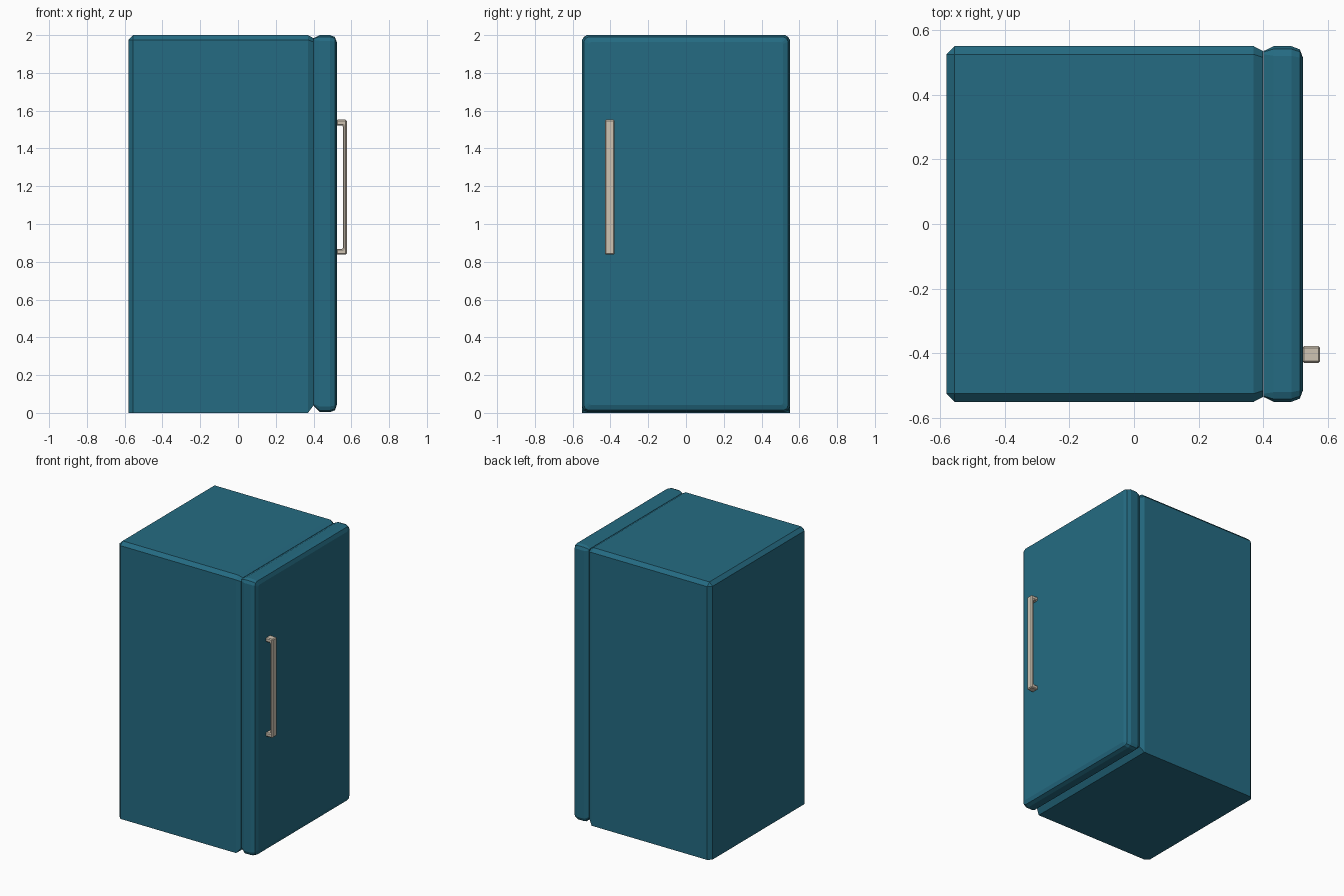
import bpy, bmesh, math

if "Cube" in bpy.data.objects:
    bpy.data.objects.remove(bpy.data.objects["Cube"])


def material(name, rgb):
    m = bpy.data.materials.new(name)
    m.diffuse_color = (*rgb, 1)
    m.use_nodes = True
    m.node_tree.nodes["Principled BSDF"].inputs["Base Color"].default_value = m.diffuse_color
    return m


TEAL = material("teal enamel", (0.018, 0.148, 0.225))
BEIGE = material("warm beige metal", (0.62, 0.55, 0.45))


def finish(name, bm, mat):
    bmesh.ops.remove_doubles(bm, verts=bm.verts, dist=0.0005)
    bmesh.ops.recalc_face_normals(bm, faces=bm.faces)
    me = bpy.data.meshes.new(name)
    bm.to_mesh(me)
    bm.free()
    me.materials.append(mat)
    ob = bpy.data.objects.new(name, me)
    bpy.context.collection.objects.link(ob)
    return ob


def corner(cy, cz, r, start, segs):
    """Points of a rounded corner, a quarter turn from the start angle."""
    return [(cy + r * math.cos(start + math.pi / 2 * i / segs),
             cz + r * math.sin(start + math.pi / 2 * i / segs)) for i in range(segs + 1)]


def loft(name, stations, segs, mat):
    """Skin rounded rectangles (x, half width, low z, high z, low radius, high radius)."""
    bm = bmesh.new()
    rings = []
    for x, w, lo, hi, rl, rh in stations:
        pts = []
        for k, (sy, z, r) in enumerate(((1, hi - rh, rh), (-1, hi - rh, rh),
                                        (-1, lo + rl, rl), (1, lo + rl, rl))):
            pts += corner(sy * (w - r), z, r, k * math.pi / 2, segs)
        rings.append([bm.verts.new((x, y, z)) for y, z in pts])
    for a, b in zip(rings, rings[1:]):
        n = len(a)
        for i in range(n):
            j = (i + 1) % n
            bm.faces.new((a[i], a[j], b[j], b[i]))
    bm.faces.new(rings[0])
    bm.faces.new(rings[-1])
    return finish(name, bm, mat)


# Cabinet: chamfered at the back, top and front, square at the bottom
loft("cabinet", [
    (-0.58, 0.525, 0.0, 1.975, 0, 0),
    (-0.555, 0.55, 0.0, 2.0, 0, 0.025),
    (0.37, 0.55, 0.0, 2.0, 0, 0.025),
    (0.399, 0.535, 0.038, 1.984, 0, 0.02),
], 1, TEAL)

# Door: pillow-shaped slab
loft("door", [
    (0.401, 0.535, 0.038, 1.984, 0.01, 0.01),
    (0.432, 0.55, 0.004, 2.0, 0.03, 0.03),
    (0.487, 0.55, 0.004, 2.0, 0.03, 0.03),
    (0.513, 0.54, 0.014, 1.99, 0.025, 0.025),
    (0.523, 0.513, 0.042, 1.963, 0.01, 0.01),
], 2, TEAL)

# Handle: bracket outline extruded sideways with softened edges
bm = bmesh.new()
outline = [(0.52, 0.838), (0.576, 0.838), (0.576, 1.552), (0.52, 1.552),
           (0.52, 1.522), (0.555, 1.522), (0.555, 0.868), (0.52, 0.868)]
face = bm.faces.new([bm.verts.new((x, -0.43, z)) for x, z in outline])
ext = bmesh.ops.extrude_face_region(bm, geom=[face])
bmesh.ops.translate(bm, vec=(0, 0.052, 0),
                    verts=[g for g in ext["geom"] if isinstance(g, bmesh.types.BMVert)])
handle = finish("door_handle", bm, BEIGE)
bev = handle.modifiers.new("soft edges", 'BEVEL')
bev.width = 0.006
bev.segments = 1
